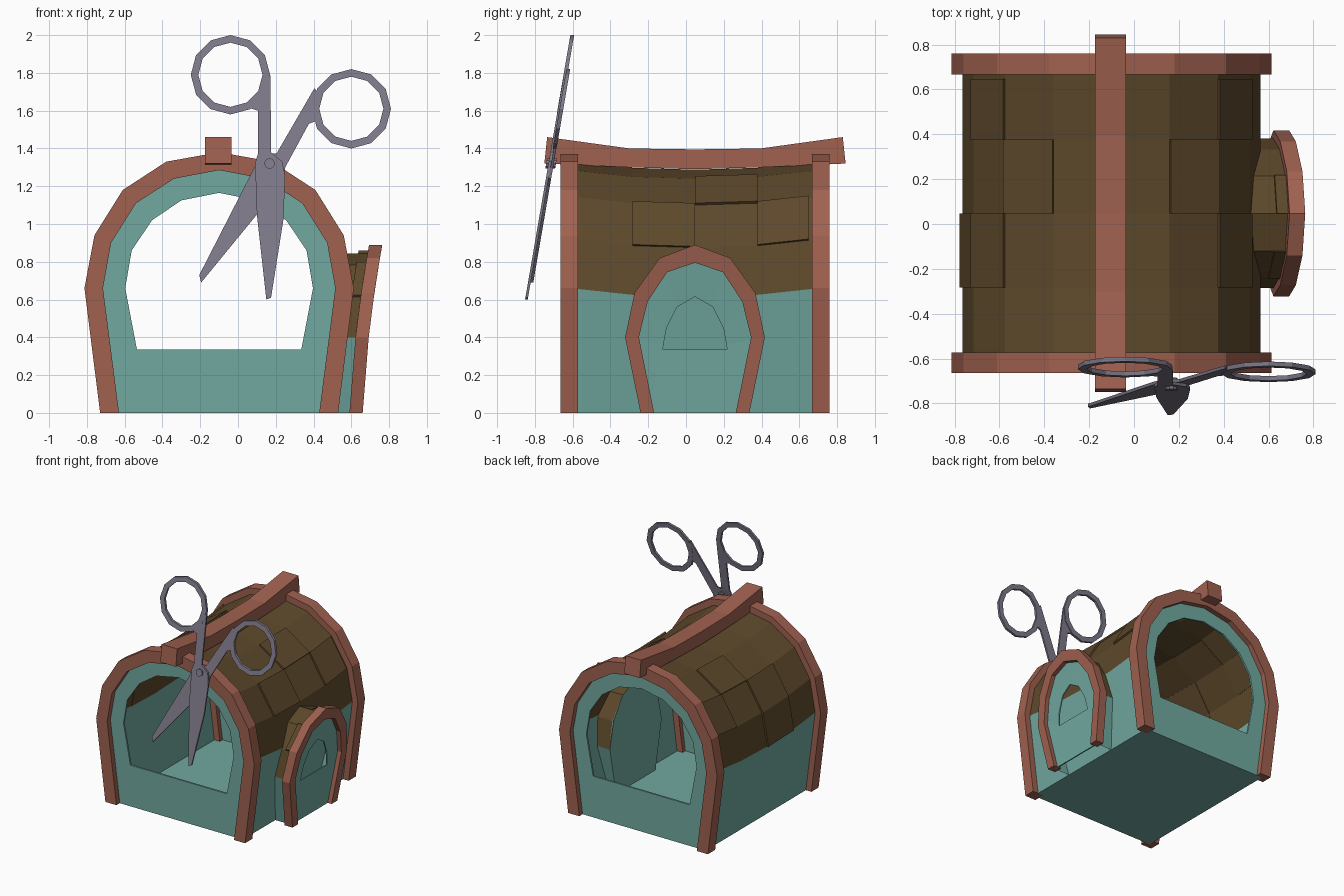
import bpy, bmesh, math

if "Cube" in bpy.data.objects:
    bpy.data.objects.remove(bpy.data.objects["Cube"])

CX, CY = -0.10, 0.0475           # centre of the house


def material(name, rgb):
    m = bpy.data.materials.new(name)
    m.diffuse_color = (*rgb, 1)
    m.use_nodes = True
    m.node_tree.nodes["Principled BSDF"].inputs["Base Color"].default_value = m.diffuse_color
    return m


BRICK = material("red_wood", (0.35, 0.12, 0.08))
TEAL = material("teal_wall", (0.165, 0.395, 0.35))
BROWN = material("brown_shingle", (0.11, 0.066, 0.024))
METAL = material("grey_metal", (0.215, 0.195, 0.255))


def make(name, verts, faces, mat):
    bm = bmesh.new()
    vs = [bm.verts.new(v) for v in verts]
    for f in faces:
        bm.faces.new([vs[i] for i in f])
    bmesh.ops.recalc_face_normals(bm, faces=bm.faces[:])
    big = [f for f in bm.faces if len(f.verts) > 4]
    bmesh.ops.triangulate(bm, faces=big)
    me = bpy.data.meshes.new(name)
    bm.to_mesh(me)
    bm.free()
    me.materials.append(mat)
    ob = bpy.data.objects.new(name, me)
    bpy.context.collection.objects.link(ob)
    return ob


def band(name, outer, inner, d0, d1, place, mat, closed):
    """Flat strip between two outlines, given depth d0..d1."""
    n = len(outer)
    verts = []
    for o, i in zip(outer, inner):
        verts += [place(*o, d0), place(*i, d0), place(*i, d1), place(*o, d1)]
    faces = []
    for s in range(n if closed else n - 1):
        a, b = 4 * s, 4 * ((s + 1) % n)
        for k in range(4):
            l = (k + 1) % 4
            faces.append((a + k, a + l, b + l, b + k))
    if not closed:
        faces += [(0, 1, 2, 3), tuple(4 * (n - 1) + k for k in range(4))]
    return make(name, verts, faces, mat)


def prism(name, pts, d0, d1, place, mat):
    n = len(pts)
    verts = [place(*p, d0) for p in pts] + [place(*p, d1) for p in pts]
    faces = [tuple(range(n)), tuple(range(n, 2 * n))]
    faces += [(i, (i + 1) % n, n + (i + 1) % n, n + i) for i in range(n)]
    return make(name, verts, faces, mat)


def sheet(name, rows, mat):
    """Grid of points turned into a thin shell."""
    n = len(rows[0])
    faces = [(r * n + c, r * n + c + 1, (r + 1) * n + c + 1, (r + 1) * n + c)
             for r in range(len(rows) - 1) for c in range(n - 1)]
    return make(name, [p for row in rows for p in row], faces, mat)


def arch(half):
    """Mirror a half outline that runs from the foot to the apex."""
    return [(-u, v) for u, v in half] + [p for p in reversed(half[:-1])]


def mid(a, b):
    return [((p[0] + q[0]) / 2, (p[1] + q[1]) / 2) for p, q in zip(a, b)]


# ---- main house: arches and end walls with open windows
def end_place(u, v, d):
    return (CX + u, CY + d, v)


H_OUT = [(.63, 0), (.713, .66), (.66, .94), (.51, 1.18), (.28, 1.33), (0, 1.38)]
H_IN = [(.53, 0), (.615, .66), (.572, .90), (.44, 1.11), (.238, 1.24), (0, 1.285)]
H_HOLE = [(.435, .335), (.497, .66), (.463, .86), (.355, 1.02), (.2, 1.125), (0, 1.165)]
H_MID = mid(H_OUT, H_IN)
for tag, s in (("front", -1), ("back", 1)):
    band(tag + "_arch", arch(H_OUT), arch(H_IN), s * .62, s * .713, end_place, BRICK, False)
    band(tag + "_wall", arch(H_MID), arch(H_HOLE), s * .655, s * .67, end_place, TEAL, True)

# ---- floor, side walls and sagging roof
ROWS = [-.665, -.6, -.33, 0, .33, .6, .665]
SAG = {0: .045, .33: .035, .6: .006, .665: 0}


def shell_point(u, v, d, k=1.0):
    drop = SAG[abs(d)] if v > 0.01 else 0
    return (CX + u * k, CY + d, .6 * (1 - k) + v * k - drop)


prof = arch(H_MID)
sheet("roof", [[shell_point(*p, d) for p in prof[1:-1]] for d in ROWS], BROWN)
for tag, pair in (("left", prof[:2]), ("right", prof[-2:])):
    sheet(tag + "_side_wall", [[shell_point(*p, d) for p in pair] for d in ROWS], TEAL)
prism("floor", [(-.58, -.66), (.58, -.66), (.58, .66), (-.58, .66)], 0, .01,
      lambda u, v, d: (CX + u, CY + v, d), TEAL)


# ---- raised shingle panels (profile segment counted from eave, row range)
def panel(name, seg, d0, d1):
    verts = [shell_point(*prof[i], d, k) for k in (.995, 1.02)
             for i, d in ((seg, d0), (seg + 1, d0), (seg + 1, d1), (seg, d1))]
    faces = [(0, 1, 2, 3), (4, 5, 6, 7)]
    faces += [(i, (i + 1) % 4, 4 + (i + 1) % 4, 4 + i) for i in range(4)]
    make(name, verts, faces, BROWN)


for seg, d0, d1 in ((3, 0, .33), (2, .33, .6), (2, -.33, 0), (1, -.33, 0)):
    panel("left_shingle_%d" % seg, seg, d0, d1)
    if seg != 1:
        panel("right_shingle_%d" % seg, 9 - seg, d0, d1)

# ---- ridge beam
prism("ridge_beam", [(-.75, 1.32), (-.30, 1.30), (.0475, 1.29), (.395, 1.30), (.845, 1.32),
                     (.83, 1.46), (.395, 1.40), (.0475, 1.395), (-.30, 1.40), (-.735, 1.46)],
      -.07, .07, lambda u, v, d: (CX - .005 + d, u, v), BRICK)


# ---- dormer on the right side, leaning outwards towards the top
def lean(z):
    return .66 + .05 * z + .075 * z * z


def dormer_place(u, v, d):
    return (lean(v) + d, CY + u, v)


D_OUT = [(.288, 0), (.37, .40), (.32, .635), (.187, .82), (0, .89)]
D_IN = [(.216, 0), (.297, .40), (.25, .59), (.147, .745), (0, .795)]
D_WIN = [(.17, .335), (.167, .36), (.15, .45), (.095, .56), (0, .615)]
D_MID = arch(mid(D_OUT, D_IN))
band("dormer_arch", arch(D_OUT), arch(D_IN), -.07, 0, dormer_place, BRICK, False)
band("dormer_wall", D_MID, arch(D_WIN), -.045, -.035, dormer_place, TEAL, True)


def dormer_rows(pts):
    return [[(.42, CY + u, v) for u, v in pts], [dormer_place(u, v, -.04) for u, v in pts]]


sheet("dormer_roof", dormer_rows(D_MID[1:-1]), BROWN)
sheet("dormer_front_cheek", dormer_rows(D_MID[:2]), TEAL)
sheet("dormer_back_cheek", dormer_rows(D_MID[-2:]), TEAL)
prism("dormer_inner_wall", D_MID, .42, .43, lambda u, v, d: (d, CY + u, v), TEAL)
# raised shingle on the dormer roof
for tag, (p, q) in (("front", D_MID[2:4]), ("back", D_MID[4:6])):
    quad = [p, q, (q[0] * 1.03, q[1] * 1.02), (p[0] * 1.03, p[1] * 1.02)]
    prism("dormer_shingle_" + tag, quad, -.12, -.05, dormer_place, BROWN)


# ---- scissors leaning on the front
def scissor_place(u, v, d):
    return (u, -.838 + (v - .6) * .172 + d, v)


def circle(cx, cz, r, n=12):
    return [(cx + r * math.cos(math.tau * i / n), cz + r * math.sin(math.tau * i / n))
            for i in range(n)]


for tag, cx, cz, d in (("left", -.04, 1.79, -.005), ("right", .60, 1.61, .005)):
    band(tag + "_finger_ring", circle(cx, cz, .21), circle(cx, cz, .17),
         d - .01, d + .01, scissor_place, METAL, True)

prism("straight_blade", [(.06, 1.615), (.105, 1.60), (.105, 1.37), (.09, 1.32), (.095, 1.2),
                         (.10, 1.05), (.15, .60), (.175, .61), (.24, 1.02), (.25, 1.25),
                         (.235, 1.33), (.175, 1.38), (.172, 1.79), (.135, 1.71)],
      -.014, 0, scissor_place, METAL)
prism("slanted_blade", [(.43, 1.68), (.425, 1.55), (.375, 1.53), (.25, 1.30), (.24, 1.24),
                        (.20, 1.20), (.10, 1.05), (-.195, .69), (-.205, .73), (.092, 1.31),
                        (.16, 1.37), (.205, 1.375), (.405, 1.72)],
      0, .014, scissor_place, METAL)
prism("scissor_pivot", circle(.167, 1.32, .028, 10), -.026, .026, scissor_place, METAL)
